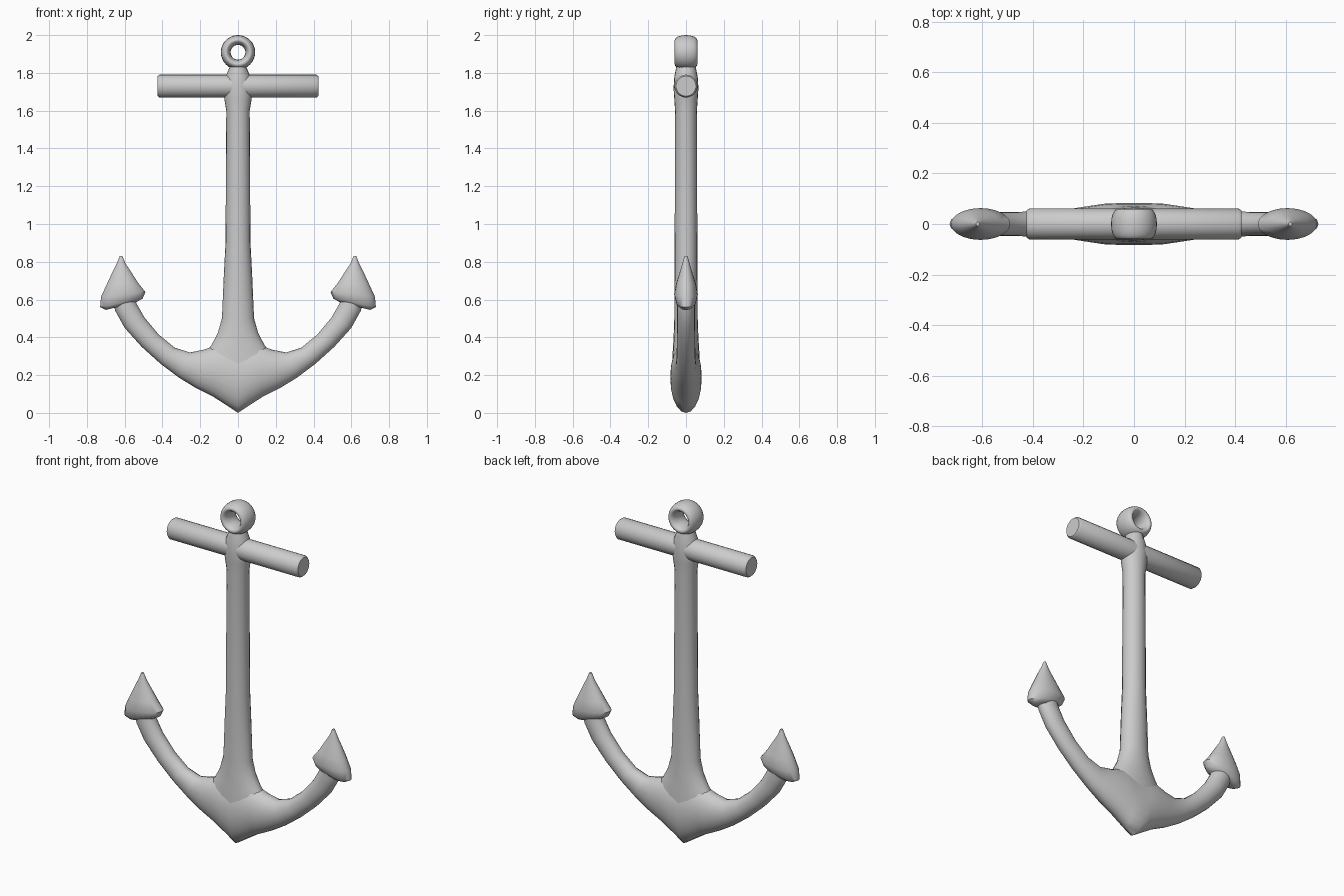
import bpy, bmesh, math
from mathutils import Vector

if "Cube" in bpy.data.objects:
    bpy.data.objects.remove(bpy.data.objects["Cube"])


def loft(name, sections, sides=20):
    """Skin elliptical sections; each is (edge point xz, opposite edge point xz, half depth in y)."""
    bm = bmesh.new()
    rings = []
    for (ax, az), (bx, bz), d in sections:
        a, b = Vector((ax, 0, az)), Vector((bx, 0, bz))
        mid, half = (a + b) / 2, (b - a) / 2
        rings.append([bm.verts.new(mid + half * math.cos(t) + Vector((0, d * math.sin(t), 0)))
                      for t in (2 * math.pi * i / sides for i in range(sides))])
    for r, s in zip(rings, rings[1:]):
        for i in range(sides):
            j = (i + 1) % sides
            bm.faces.new((r[i], r[j], s[j], s[i]))
    bm.faces.new(rings[0])
    bm.faces.new(rings[-1])
    bmesh.ops.recalc_face_normals(bm, faces=bm.faces)
    mesh = bpy.data.meshes.new(name)
    bm.to_mesh(mesh)
    bm.free()
    obj = bpy.data.objects.new(name, mesh)
    bpy.context.collection.objects.link(obj)
    smooth(obj)
    return obj


def smooth(obj):
    bpy.ops.object.select_all(action='DESELECT')
    obj.select_set(True)
    bpy.context.view_layer.objects.active = obj
    bpy.ops.object.shade_smooth_by_angle(angle=math.radians(50))


def flip(sections):
    return [((-a[0], a[1]), (-b[0], b[1]), d) for a, b, d in sections]


# Shank: flared foot, straight shaft, swollen joint at the stock, neck under the ring
shank = [(0.22, 0.21, 0.075), (0.30, 0.185, 0.072), (0.36, 0.14, 0.068), (0.42, 0.108, 0.065),
         (0.50, 0.085, 0.062), (0.73, 0.075, 0.061), (0.90, 0.066, 0.06), (1.60, 0.062, 0.058),
         (1.66, 0.072, 0.062), (1.72, 0.080, 0.066), (1.78, 0.066, 0.062), (1.84, 0.040, 0.05)]
loft("shank", [((-w, z), (w, z), d) for z, w, d in shank])

# Curved arms with the pointed crown in the middle
arm = [((0.01, 0.005), (0.0, 0.36), 0.083), ((0.06, 0.04), (0.05, 0.36), 0.083),
       ((0.13, 0.085), (0.11, 0.36), 0.08), ((0.22, 0.13), (0.18, 0.335), 0.068),
       ((0.31, 0.185), (0.255, 0.32), 0.055), ((0.41, 0.26), (0.335, 0.345), 0.05),
       ((0.51, 0.35), (0.42, 0.415), 0.048), ((0.60, 0.45), (0.495, 0.505), 0.047),
       ((0.65, 0.54), (0.535, 0.575), 0.047), ((0.67, 0.62), (0.56, 0.64), 0.045)]
point = [((0, 0.0), (0, 0.36), 0.083)]
loft("arms_and_crown", flip(arm[:0:-1]) + point + arm[1:])

# Arrow-shaped flukes
fluke = [((0.54, 0.585), (0.70, 0.545), 0.035), ((0.505, 0.605), (0.73, 0.56), 0.052),
         ((0.49, 0.64), (0.725, 0.615), 0.063), ((0.53, 0.69), (0.695, 0.68), 0.052),
         ((0.565, 0.745), (0.665, 0.745), 0.033), ((0.595, 0.79), (0.642, 0.79), 0.02),
         ((0.612, 0.83), (0.626, 0.83), 0.008)]
loft("fluke_right", fluke)
loft("fluke_left", flip(fluke))

# Stock: crossbar with slightly softened ends
bar = [(-0.425, 0.053), (-0.415, 0.061), (0.415, 0.061), (0.425, 0.053)]
loft("stock", [((x, 1.73 - r), (x, 1.73 + r), r) for x, r in bar])

# Thick ring on top
bpy.ops.mesh.primitive_torus_add(major_segments=32, minor_segments=16, major_radius=0.065,
                                 minor_radius=0.026, location=(0, 0, 1.909),
                                 rotation=(math.pi / 2, 0, 0))
ring = bpy.context.object
ring.name = "ring"
ring.scale = (1, 1, 2.3)
smooth(ring)
